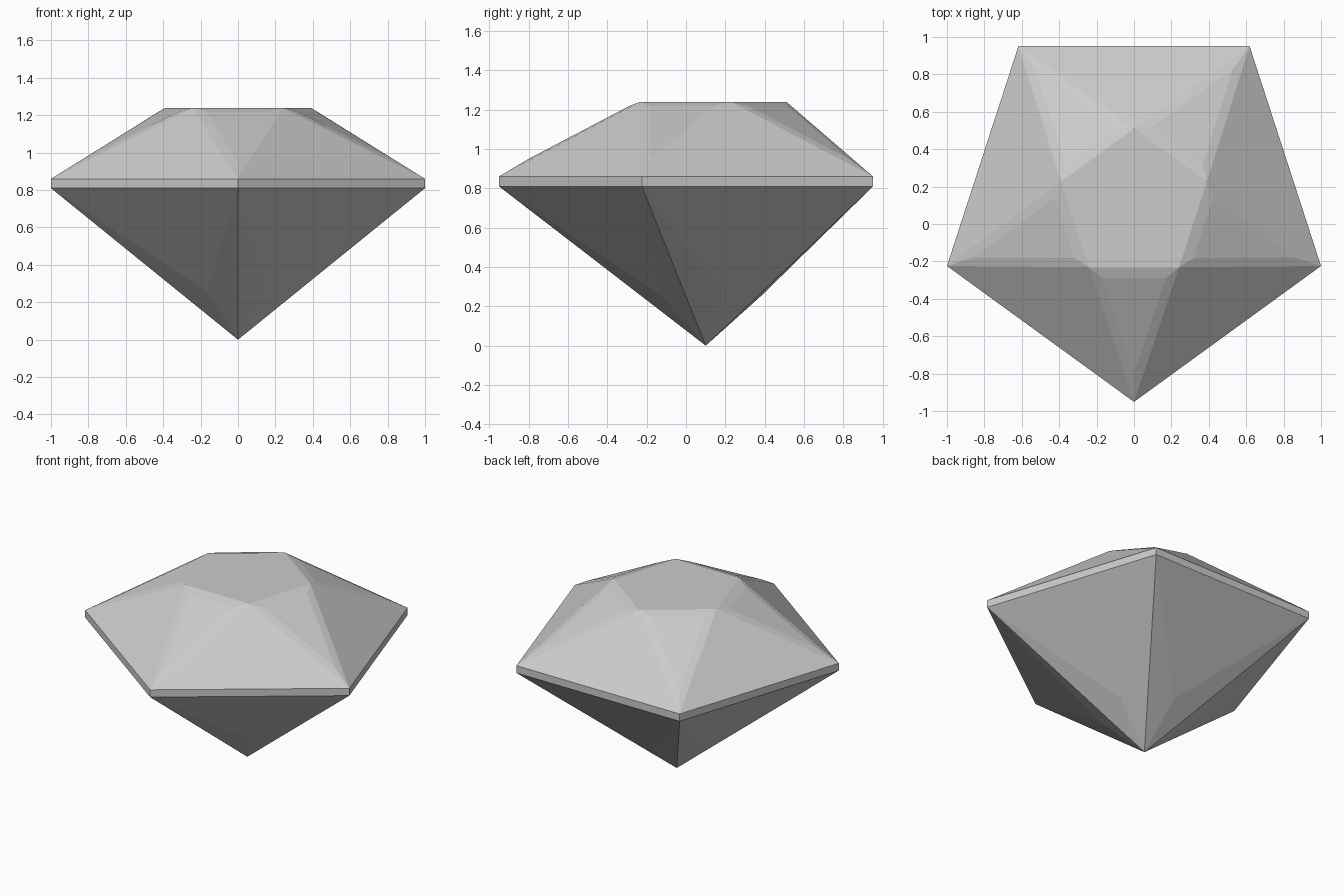
import bpy
import bmesh
from math import sin, cos, pi
from mathutils import Vector

cube = bpy.data.objects.get("Cube")
if cube:
    bpy.data.objects.remove(cube, do_unlink=True)

SIDES = 5
STEP = 2 * pi / SIDES
RADIUS = 1 / sin(STEP)                        # corner radius for a width of 2
CENTRE_Y = RADIUS * (1 - cos(STEP / 2)) / 2   # centres the pentagon in y
GIRDLE_LOW, GIRDLE_HIGH, TABLE_Z = 0.81, 0.86, 1.24

gray = bpy.data.materials.new("gem_gray")
gray.use_nodes = True
color = (0.6, 0.6, 0.6, 1)
gray.diffuse_color = color
gray.node_tree.nodes["Principled BSDF"].inputs["Base Color"].default_value = color


def ring(bm, radius, z, turn=0.0):
    """One vertex per side; turn is measured in sides from the front corner."""
    angles = [(i + turn) * STEP for i in range(SIDES)]
    return [bm.verts.new((radius * sin(a), CENTRE_Y - radius * cos(a), z))
            for a in angles]


def finish(bm, name):
    """Orient the facets outward from the middle of the gem."""
    middle = Vector((0, CENTRE_Y, GIRDLE_LOW))
    bm.normal_update()
    for face in bm.faces:
        if face.normal.dot(face.calc_center_median() - middle) < 0:
            face.normal_flip()
    mesh = bpy.data.meshes.new(name)
    bm.to_mesh(mesh)
    bm.free()
    mesh.materials.append(gray)
    bpy.context.collection.objects.link(bpy.data.objects.new(name, mesh))


# Crown: flat table, main facets and raised star facets with sloped borders
bm = bmesh.new()
corner = ring(bm, RADIUS, GIRDLE_HIGH)
table = ring(bm, 0.41, TABLE_Z, 0.5)
star_tip = ring(bm, 0.90, 0.95)
star_left = ring(bm, 0.4255, 1.218, 0.327)
star_right = ring(bm, 0.4255, 1.218, -0.327)
bm.faces.new(table)
for i in range(SIDES):
    n, p = (i + 1) % SIDES, i - 1
    bm.faces.new((corner[i], corner[n], table[i]))
    bm.faces.new((star_tip[i], star_left[i], star_right[i]))
    bm.faces.new((star_left[i], table[i], table[p], star_right[i]))
    bm.faces.new((corner[i], table[i], star_left[i], star_tip[i]))
    bm.faces.new((corner[i], star_tip[i], star_right[i], table[p]))
finish(bm, "crown")

# Girdle: thin upright band
bm = bmesh.new()
low = ring(bm, RADIUS, GIRDLE_LOW)
high = ring(bm, RADIUS, GIRDLE_HIGH)
for i in range(SIDES):
    n = (i + 1) % SIDES
    bm.faces.new((low[i], low[n], high[n], high[i]))
finish(bm, "girdle")

# Pavilion: each side swells to a point near the bottom tip
bm = bmesh.new()
corner = ring(bm, RADIUS, GIRDLE_LOW)
swell = ring(bm, 0.282, 0.253, 0.5)
tip = bm.verts.new((0, CENTRE_Y, 0))
for i in range(SIDES):
    n = (i + 1) % SIDES
    for a, b in ((corner[i], corner[n]), (corner[n], tip), (tip, corner[i])):
        bm.faces.new((a, b, swell[i]))
finish(bm, "pavilion")
